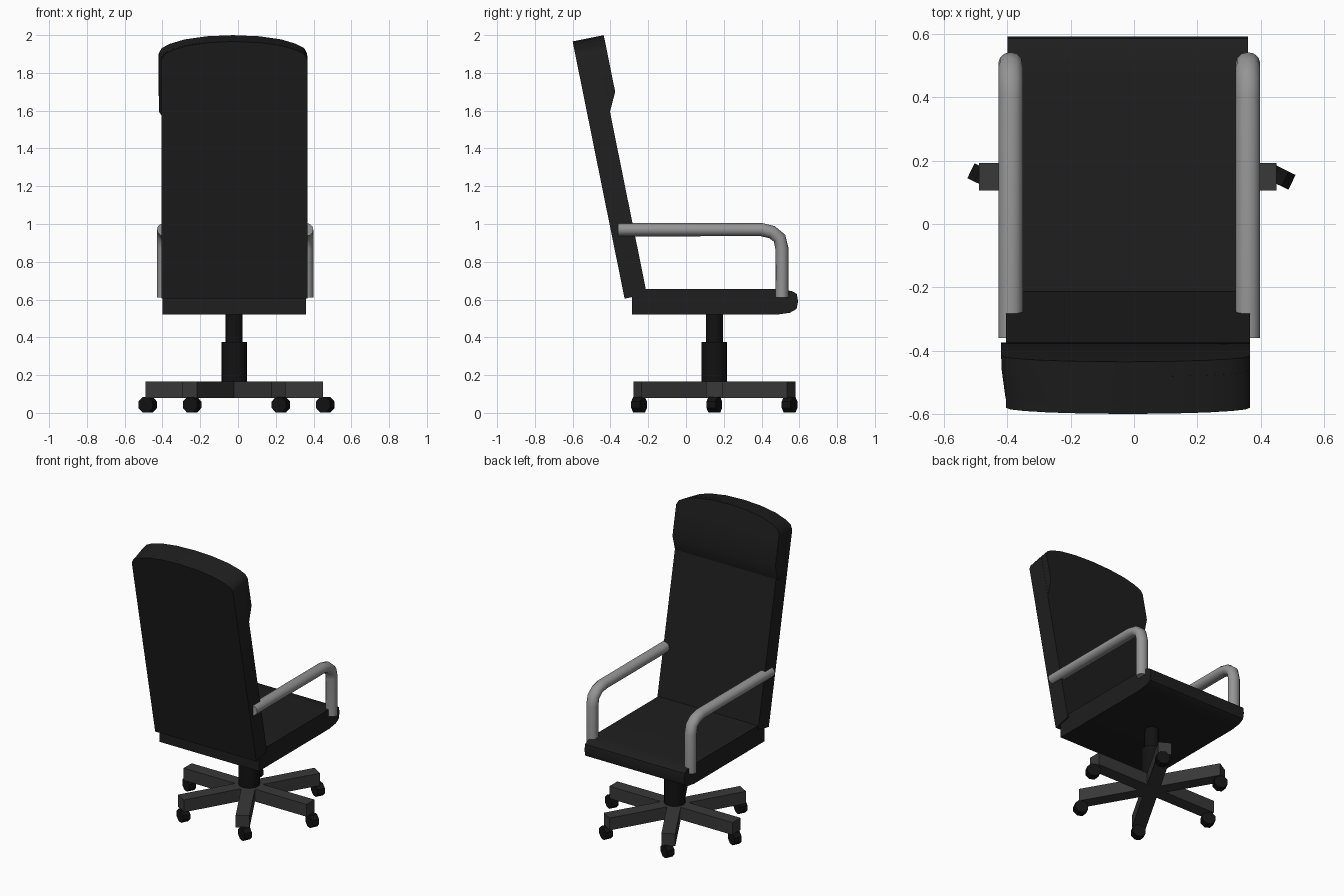
import bpy, bmesh
from math import sin, cos, pi, radians
from mathutils import Vector, Matrix

if "Cube" in bpy.data.objects:
    bpy.data.objects.remove(bpy.data.objects["Cube"])

CX, CY = -0.02, 0.15          # column axis


def material(name, v):
    m = bpy.data.materials.new(name)
    m.diffuse_color = (v, v, v, 1)
    m.use_nodes = True
    m.node_tree.nodes["Principled BSDF"].inputs["Base Color"].default_value = m.diffuse_color
    return m


BLACK = material("black_leather", 0.013)
RUBBER = material("black_plastic", 0.006)
DARK = material("dark_grey", 0.04)
GREY = material("arm_grey", 0.3)


def finish(name, bm, mat, smooth=None):
    bmesh.ops.recalc_face_normals(bm, faces=bm.faces)
    me = bpy.data.meshes.new(name)
    bm.to_mesh(me)
    bm.free()
    me.materials.append(mat)
    ob = bpy.data.objects.new(name, me)
    bpy.context.collection.objects.link(ob)
    if smooth:
        bpy.ops.object.select_all(action='DESELECT')
        ob.select_set(True)
        bpy.context.view_layer.objects.active = ob
        bpy.ops.object.shade_smooth_by_angle(angle=radians(smooth))
    return ob


def loft(name, sections, mat, smooth=None):
    """Skin a list of equal-length closed rings and cap both ends."""
    bm = bmesh.new()
    rings = [[bm.verts.new(p) for p in s] for s in sections]
    n = len(rings[0])
    for a, b in zip(rings, rings[1:]):
        for i in range(n):
            j = (i + 1) % n
            bm.faces.new((a[i], a[j], b[j], b[i]))
    bm.faces.new(rings[0])
    bm.faces.new(rings[-1])
    return finish(name, bm, mat, smooth)


def cylinder(name, r, depth, matrix, sides, mat, smooth=None):
    bm = bmesh.new()
    bmesh.ops.create_cone(bm, cap_ends=True, segments=sides, radius1=r,
                          radius2=r, depth=depth, matrix=matrix)
    return finish(name, bm, mat, smooth)


# Seat: side profile with a rounded front lip
seat = [(-0.285, 0.52), (0.48, 0.52), (0.55, 0.53), (0.585, 0.55), (0.593, 0.59),
        (0.587, 0.63), (0.56, 0.645), (0.48, 0.655), (-0.285, 0.655)]
loft("seat", [[(x, y, z) for y, z in seat] for x in (-0.40, 0.36)], BLACK, 40)

# Tilted backrest: arched outline, u along the height, v through the thickness
TILT = radians(11.43)


def back_ring(x0, x1, bottom, v, top=1.389):
    arch = [(1, 0.10), (0.96, 0.07), (0.85, 0.047), (0.65, 0.023), (0.35, 0.006), (0, 0)]
    arch += [(-t, d) for t, d in reversed(arch[:-1])]
    c, h = (x0 + x1) / 2, (x1 - x0) / 2
    pts = [(x0, bottom), (x1, bottom)] + [(c + h * t, top - d) for t, d in arch]
    return [(x, -0.325 - u * sin(TILT) + v * cos(TILT),
             0.605 + u * cos(TILT) + v * sin(TILT)) for x, u in pts]


loft("backrest", [back_ring(-0.405, 0.367, 0, v) for v in (0, 0.12)], BLACK, 40)
loft("headrest", [back_ring(-0.406, 0.366, 0.985, 0.03),
                  back_ring(-0.418, 0.366, 0.985, 0.12),
                  back_ring(-0.42, 0.366, 1.083, 0.168)], BLACK, 40)

# Bent tube armrests
path = [Vector(p) for p in ((-0.36, 0.97), (0.40, 0.97), (0.455, 0.957),
                            (0.495, 0.925), (0.508, 0.87), (0.508, 0.61))]
for side, x in (("left", -0.39), ("right", 0.36)):
    rings = []
    for i, p in enumerate(path):
        t = (path[min(i + 1, len(path) - 1)] - path[max(i - 1, 0)]).normalized()
        if i == 1:
            t = Vector((0.99, -0.12)).normalized()
        if i == 4:
            t = Vector((0.1, -0.99)).normalized()
        nrm = Vector((-t.y, t.x))
        rings.append([(x + 0.039 * cos(a), p.x + nrm.x * 0.035 * sin(a),
                       p.y + nrm.y * 0.035 * sin(a))
                      for a in (k * pi / 6 for k in range(12))])
    loft(side + "_armrest", rings, GREY, 50)

# Gas lift column
cylinder("column_sleeve", 0.067, 0.275, Matrix.Translation((CX, CY, 0.2375)), 20, RUBBER, 40)
cylinder("column_piston", 0.045, 0.20, Matrix.Translation((CX, CY, 0.445)), 20, RUBBER, 40)

# Six-armed base (three crossing bars) and casters
for i in range(3):
    bm = bmesh.new()
    bmesh.ops.create_cube(bm, size=1, matrix=Matrix.Translation((CX, CY, 0.1225))
                          @ Matrix.Rotation(i * pi / 3, 4, 'Z')
                          @ Matrix.Diagonal((0.94, 0.087, 0.085, 1)))
    finish(f"base_bar_{i + 1}", bm, DARK)
for i in range(6):
    a = i * pi / 3
    pos = (CX + 0.012 + 0.47 * cos(a), CY + 0.46 * sin(a), 0.043)
    m = (Matrix.Translation(pos) @ Matrix.Rotation(radians(-26), 4, 'Z')
         @ Matrix.Rotation(pi / 2, 4, 'X') @ Matrix.Rotation(pi / 8, 4, 'Z'))
    cylinder(f"caster_{i + 1}", 0.045, 0.052, m, 8, RUBBER)
